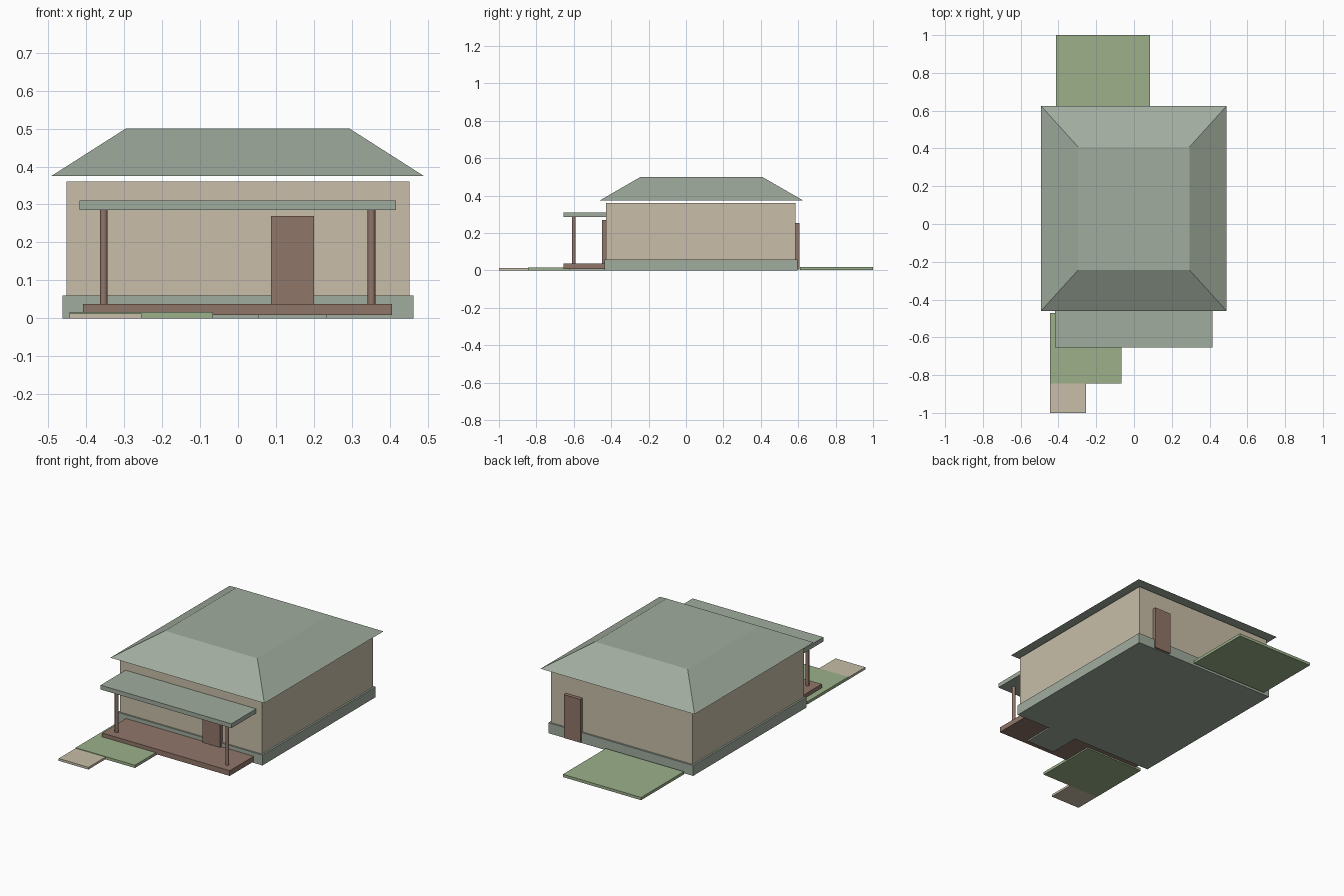
import bpy
import bmesh

if "Cube" in bpy.data.objects:
    bpy.data.objects.remove(bpy.data.objects["Cube"], do_unlink=True)


def linear(v):
    v /= 255
    return v / 12.92 if v <= 0.04045 else ((v + 0.055) / 1.055) ** 2.4


def material(name, *rgb):
    color = [linear(v) for v in rgb] + [1]
    mat = bpy.data.materials.new(name)
    mat.use_nodes = True
    mat.diffuse_color = color
    mat.node_tree.nodes["Principled BSDF"].inputs["Base Color"].default_value = color
    return mat


sage = material("sage grey", 160, 172, 158)
cream = material("cream", 200, 190, 168)
brown = material("wood brown", 144, 118, 105)
grass = material("grass green", 156, 176, 138)


def make_object(name, bm, mat):
    mesh = bpy.data.meshes.new(name)
    bmesh.ops.recalc_face_normals(bm, faces=bm.faces)
    bm.to_mesh(mesh)
    bm.free()
    mesh.materials.append(mat)
    obj = bpy.data.objects.new(name, mesh)
    bpy.context.collection.objects.link(obj)
    return obj


def frustum(name, mat, x, y, z, top_x=None, top_y=None):
    """Block between two x, y, z limits, with an optional smaller top."""
    bm = bmesh.new()
    bmesh.ops.create_cube(bm, size=1)
    for v in bm.verts:
        upper = v.co.z > 0
        xs = top_x if upper and top_x else x
        ys = top_y if upper and top_y else y
        v.co = (xs[v.co.x > 0], ys[v.co.y > 0], z[upper])
    return make_object(name, bm, mat)


# House body
frustum("foundation", sage, (-0.462, 0.462), (-0.437, 0.595), (0, 0.06))
frustum("walls", cream, (-0.452, 0.452), (-0.428, 0.585), (0.004, 0.36))
frustum("hip_roof", sage, (-0.492, 0.49), (-0.46, 0.625), (0.375, 0.5),
        (-0.296, 0.294), (-0.244, 0.408))

# Doors
frustum("front_door", brown, (0.087, 0.2), (-0.449, -0.425), (0.03, 0.27))
frustum("back_door", brown, (0.25, 0.355), (0.58, 0.606), (0.005, 0.255))

# Porch
frustum("porch_deck", brown, (-0.408, 0.406), (-0.655, -0.435), (0.008, 0.038))
frustum("porch_roof", sage, (-0.418, 0.416), (-0.655, -0.426), (0.286, 0.311))
frustum("porch_footing", sage, (0.053, 0.235), (-0.622, -0.432), (0, 0.03))
for side, px in (("right", -0.354), ("left", 0.352)):
    bm = bmesh.new()
    bmesh.ops.create_cone(bm, cap_ends=True, segments=24, radius1=0.01,
                          radius2=0.01, depth=0.252)
    bmesh.ops.translate(bm, verts=bm.verts, vec=(px, -0.6, 0.162))
    post = make_object(side + "_porch_post", bm, brown)
    bpy.ops.object.select_all(action="DESELECT")
    post.select_set(True)
    bpy.context.view_layer.objects.active = post
    bpy.ops.object.shade_smooth_by_angle()

# Yard slabs
frustum("back_lawn", grass, (-0.414, 0.085), (0.61, 1), (0.002, 0.018))
frustum("front_lawn", grass, (-0.444, -0.066), (-0.845, -0.472), (0, 0.016))
frustum("front_path", cream, (-0.444, -0.254), (-1, -0.84), (0, 0.013))
